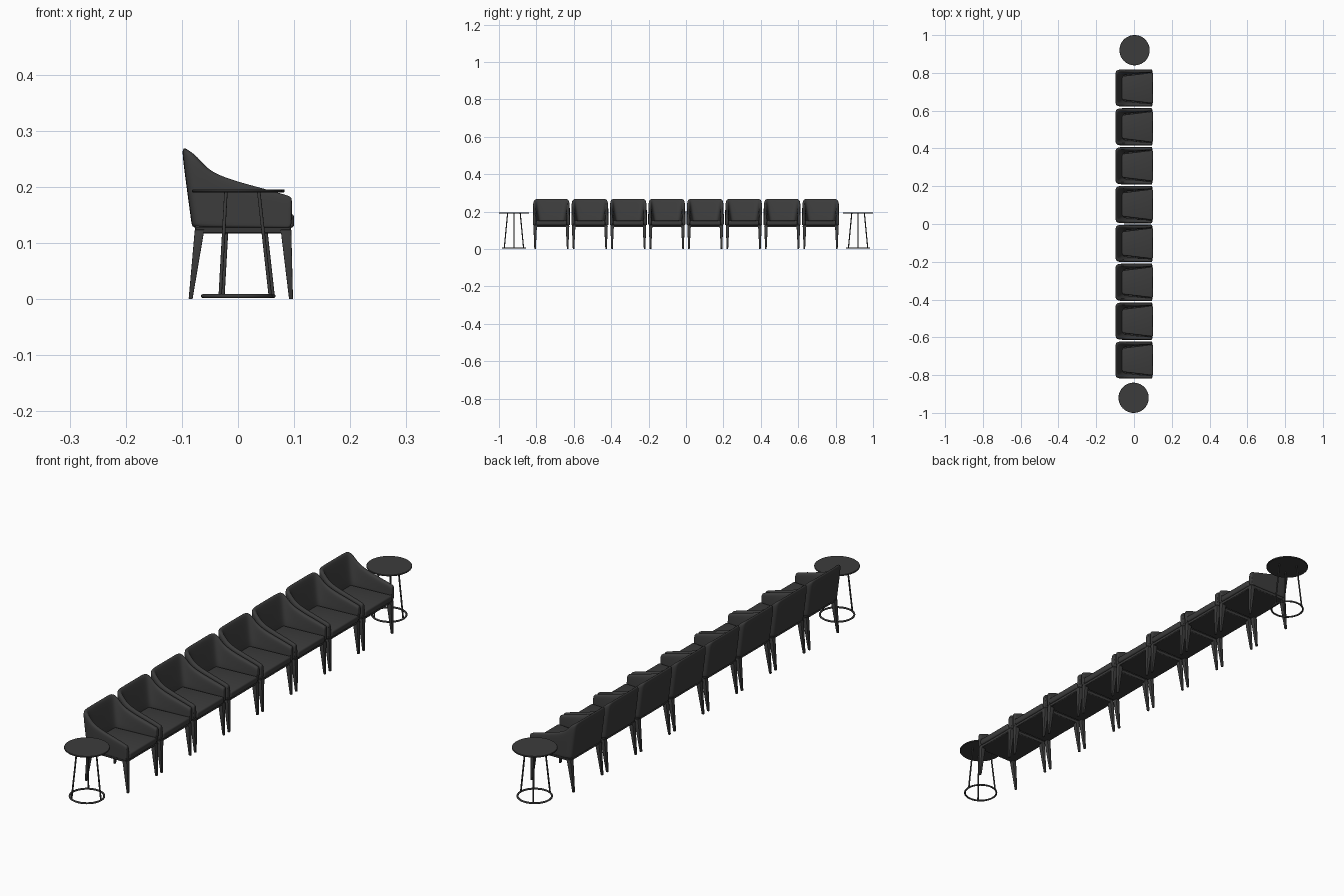
import bpy, bmesh, math
from mathutils import Vector

if "Cube" in bpy.data.objects:
    bpy.data.objects.remove(bpy.data.objects["Cube"])

mat = bpy.data.materials.new("charcoal")
mat.diffuse_color = (0.045, 0.045, 0.045, 1)
mat.use_nodes = True
mat.node_tree.nodes["Principled BSDF"].inputs["Base Color"].default_value = mat.diffuse_color


def make(name, bm, smooth_all=False):
    bmesh.ops.recalc_face_normals(bm, faces=bm.faces)
    me = bpy.data.meshes.new(name)
    bm.to_mesh(me)
    bm.free()
    me.materials.append(mat)
    ob = bpy.data.objects.new(name, me)
    bpy.context.collection.objects.link(ob)
    if smooth_all:
        me.shade_smooth()
    else:
        bpy.ops.object.select_all(action='DESELECT')
        ob.select_set(True)
        bpy.context.view_layer.objects.active = ob
        bpy.ops.object.shade_smooth_by_angle(angle=math.radians(35))
    return ob


def loft(rings, close_path=False):
    """Skin a list of equal-length closed rings, with end caps."""
    bm = bmesh.new()
    vs = [[bm.verts.new(p) for p in r] for r in rings]
    n = len(rings[0])
    for a, b in zip(vs, vs[1:] + (vs[:1] if close_path else [])):
        for i in range(n):
            j = (i + 1) % n
            bm.faces.new((a[i], a[j], b[j], b[i]))
    if not close_path:
        bm.faces.new(vs[0])
        bm.faces.new(vs[-1])
    return bm


def bevel(bm, width, segs=3):
    bmesh.ops.recalc_face_normals(bm, faces=bm.faces)
    bmesh.ops.bevel(bm, geom=bm.edges[:], offset=width, segments=segs,
                    profile=0.5, affect='EDGES', clamp_overlap=True)
    return bm


def rect(x0, x1, y0, y1, z):
    return [(x0, y0, z), (x1, y0, z), (x1, y1, z), (x0, y1, z)]


# Wraparound shell: outer x, y, rim z, inner x, y at seat, rim thickness ratio
half = [
    (0.097, 0.099, 0.182, 0.097, 0.081, 0.95),
    (0.092, 0.099, 0.185, 0.092, 0.081, 0.95),
    (0.050, 0.099, 0.197, 0.050, 0.077, 0.85),
    (0.000, 0.099, 0.210, 0.003, 0.071, 0.70),
    (-0.040, 0.099, 0.223, -0.028, 0.067, 0.55),
    (-0.062, 0.099, 0.236, -0.042, 0.064, 0.45),
    (-0.082, 0.098, 0.258, -0.050, 0.060, 0.36),
    (-0.098, 0.093, 0.268, -0.054, 0.052, 0.32),
    (-0.101, 0.075, 0.270, -0.056, 0.042, 0.30),
    (-0.101, 0.035, 0.270, -0.057, 0.020, 0.30),
]


def section(ox, oy, oz, ix, iy, t, side):
    bx = ox * 0.81 if ox < 0 else ox * 0.98     # outer wall leans outwards
    top, bot = Vector((ox, oy, oz)), Vector((bx, oy, 0.127))
    itop = Vector((ox + (ix - ox) * t, oy + (iy - oy) * t, oz - 0.002))
    ibot = Vector((ix, iy, 0.127))
    pts = [bot, bot.lerp(top, 0.05), bot.lerp(top, 0.5), bot.lerp(top, 0.94), top.lerp(itop, 0.25),
           top.lerp(itop, 0.75), itop.lerp(ibot, 0.06), itop.lerp(ibot, 0.5), ibot]
    return [(p.x, p.y * side, p.z) for p in pts]


rings = [section(*r, 1) for r in half] + [section(*r, -1) for r in reversed(half)]
shell = make("chair_shell", loft(rings), True)
sub = shell.modifiers.new("smooth", 'SUBSURF')
sub.levels = sub.render_levels = 2

# Seat cushion, tapering to the back
plan = [(-0.066, -0.062), (0.100, -0.082), (0.100, 0.082), (-0.066, 0.062)]
seat = make("seat_cushion", bevel(loft([
    [(x, y, 0.127) for x, y in plan],
    [(x, y, 0.152 if x > 0 else 0.156) for x, y in plan]]), 0.006))

# Frame under the seat
frame = make("seat_frame", bevel(loft([
    rect(-0.074, 0.093, -0.093, 0.093, 0.117),
    rect(-0.078, 0.095, -0.096, 0.096, 0.130)]), 0.002, 1))

# Tapered legs
parts = [shell, seat, frame]
for s, side in ((1, "left"), (-1, "right")):
    for name, bot, top in (("front_leg", (0.091, 0.098), (0.076, 0.095)),
                           ("back_leg", (-0.088, -0.081), (-0.077, -0.060))):
        bm = loft([rect(*bot, s * 0.083, s * 0.091, 0),
                   rect(*top, s * 0.077, s * 0.096, 0.124)])
        parts.append(make(f"{name}_{side}", bevel(bm, 0.0012, 2)))

# Row of eight chairs
pitch = 0.2057
for i in range(8):
    y = (i - 3.5) * pitch
    for p in parts:
        ob = p if i == 7 else p.copy()
        if i < 7:
            bpy.context.collection.objects.link(ob)
        ob.location.y = y


def circle(r, z, n=64):
    return [(r * math.cos(2 * math.pi * k / n), r * math.sin(2 * math.pi * k / n), z) for k in range(n)]


def rod(a, b, r, n=12):
    """Round rod between two points."""
    a, b = Vector(a), Vector(b)
    q = (b - a).to_track_quat('Z', 'Y')
    return loft([[c + q @ Vector(p) for p in circle(r, 0, n)] for c in (a, b)])


# Side tables: thin round top, three splayed rods, floor ring
table = [make("table_top", loft([circle(0.0785, 0.190), circle(0.080, 0.1915),
                                 circle(0.080, 0.1945), circle(0.079, 0.1955)]))]
ring = []
for k in range(64):
    a = 2 * math.pi * k / 64
    ring.append([((0.0605 + x) * math.cos(a), (0.0605 + x) * math.sin(a), 0.0055 + y)
                 for x, y, _ in circle(0.0035, 0, 10)])
table.append(make("table_base_ring", loft(ring, True), True))
for k in range(3):
    a = 2 * math.pi * k / 3
    c, s = math.cos(a), math.sin(a)
    table.append(make(f"table_leg_{k + 1}", rod((0.0595 * c, 0.0595 * s, 0.006),
                                                (0.039 * c, 0.039 * s, 0.191), 0.003)))
for p in table:
    other = p.copy()
    bpy.context.collection.objects.link(other)
    p.location = (0.003, 0.92, 0)
    other.location = (-0.002, -0.92, 0)
